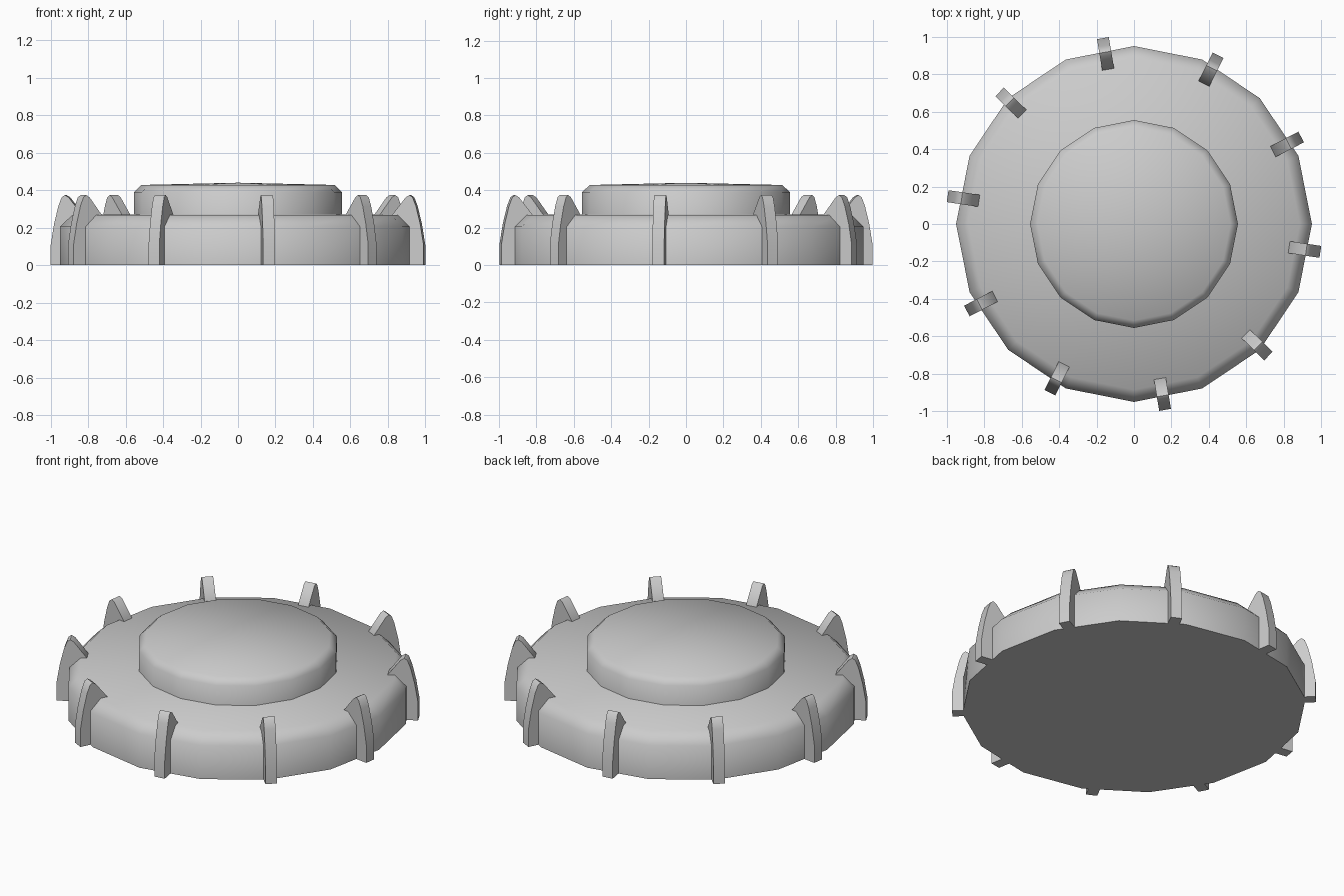
import bpy, bmesh
from math import sin, cos, pi, radians

if "Cube" in bpy.data.objects:
    bpy.data.objects.remove(bpy.data.objects["Cube"])


def finish(name, bm, angle):
    bmesh.ops.recalc_face_normals(bm, faces=bm.faces)
    mesh = bpy.data.meshes.new(name)
    bm.to_mesh(mesh)
    bm.free()
    ob = bpy.data.objects.new(name, mesh)
    bpy.context.collection.objects.link(ob)
    bpy.ops.object.select_all(action='DESELECT')
    ob.select_set(True)
    bpy.context.view_layer.objects.active = ob
    bpy.ops.object.shade_smooth_by_angle(angle=radians(angle))
    return ob


def disc(name, profile, apex, sides=16):
    """Stack rings of (radius, z), closed by a flat base and a fan to the apex."""
    bm = bmesh.new()
    rings = [[bm.verts.new((r * cos(2 * pi * i / sides), r * sin(2 * pi * i / sides), z))
              for i in range(sides)] for r, z in profile]
    top = bm.verts.new((0, 0, apex))
    bm.faces.new(rings[0])
    for i in range(sides):
        j = (i + 1) % sides
        for a, b in zip(rings, rings[1:]):
            bm.faces.new((a[i], a[j], b[j], b[i]))
        bm.faces.new((rings[-1][i], rings[-1][j], top))
    return finish(name, bm, 60)


def tooth(name, profile, angle, width):
    """Extrude a (radius, z) outline sideways and turn it around the axis."""
    bm = bmesh.new()
    c, s = cos(angle), sin(angle)
    sides = [[bm.verts.new((r * c - t * s, r * s + t * c, z)) for r, z in profile]
             for t in (-width / 2, width / 2)]
    for f in sides:
        bm.faces.new(f)
    n = len(profile)
    for i in range(n):
        j = (i + 1) % n
        bm.faces.new((sides[0][i], sides[0][j], sides[1][j], sides[1][i]))
    return finish(name, bm, 40)


# Wide base disc and raised centre cap
disc("base_disc", [(0.95, 0), (0.95, 0.205), (0.885, 0.268)], 0.275)
disc("centre_cap", [(0.555, 0.2), (0.555, 0.39), (0.515, 0.428)], 0.44)

# Ten curved teeth around the rim
outline = [(0.87, 0), (1.006, 0), (1.006, 0.11), (0.988, 0.22), (0.965, 0.315),
           (0.947, 0.362), (0.93, 0.374), (0.91, 0.362), (0.832, 0.262), (0.832, 0.2)]
for k in range(10):
    tooth(f"rim_tooth_{k + 1}", outline, radians(-8.5 + 36 * k), 0.064)
